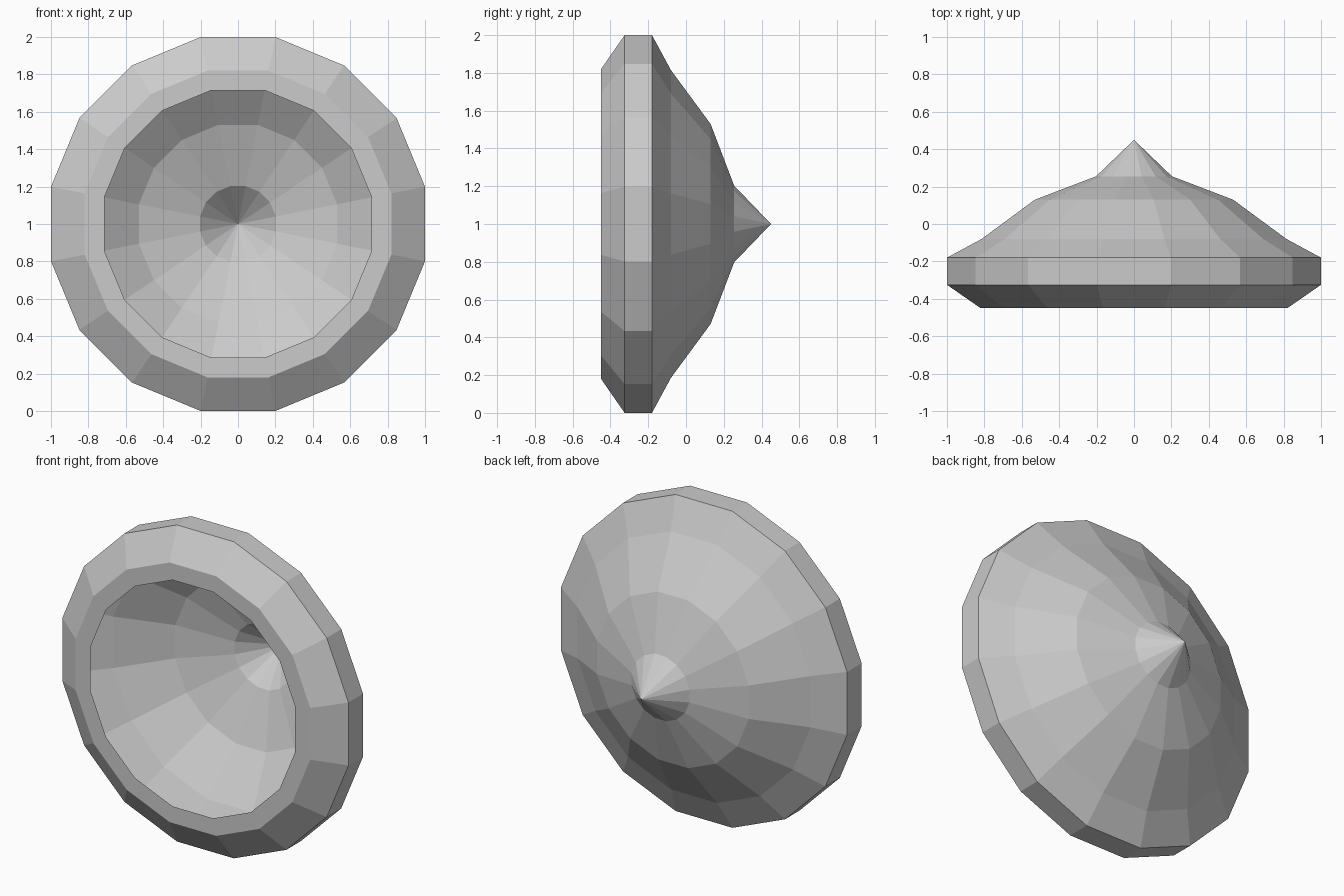
import bpy, bmesh, math

if "Cube" in bpy.data.objects:
    bpy.data.objects.remove(bpy.data.objects["Cube"])

SIDES = 16
# (flat-to-centre radius, y) from the front lip round the rim to the back tip
PROFILE = [(0.715, -0.45), (0.82, -0.45), (1.0, -0.325), (1.0, -0.18),
           (0.815, -0.08), (0.53, 0.13), (0.203, 0.255)]
TIP_Y = 0.45

grey = bpy.data.materials.new("plain grey")
grey.diffuse_color = (0.6, 0.6, 0.6, 1)
grey.use_nodes = True
grey.node_tree.nodes["Principled BSDF"].inputs["Base Color"].default_value = grey.diffuse_color

bm = bmesh.new()


def ring(apothem, y):
    r = apothem / math.cos(math.pi / SIDES)
    angles = [2 * math.pi * (i + 0.5) / SIDES for i in range(SIDES)]
    return [bm.verts.new((r * math.sin(a), y, 1 + r * math.cos(a))) for a in angles]


# Rim and open dish as one thin shell
rings = [ring(*p) for p in PROFILE]
for a, b in zip(rings, rings[1:]):
    for i in range(SIDES):
        j = (i + 1) % SIDES
        bm.faces.new((a[i], a[j], b[j], b[i]))

# Pointed back
tip = bm.verts.new((0, TIP_Y, 1))
for i in range(SIDES):
    bm.faces.new((rings[-1][i], rings[-1][(i + 1) % SIDES], tip))

# Outward normals: the tip faces must point backwards
bm.normal_update()
if bm.faces[:][-1].normal.y < 0:
    bmesh.ops.reverse_faces(bm, faces=bm.faces[:])

mesh = bpy.data.meshes.new("dish")
bm.to_mesh(mesh)
bm.free()
mesh.materials.append(grey)
bpy.context.collection.objects.link(bpy.data.objects.new("dish", mesh))
